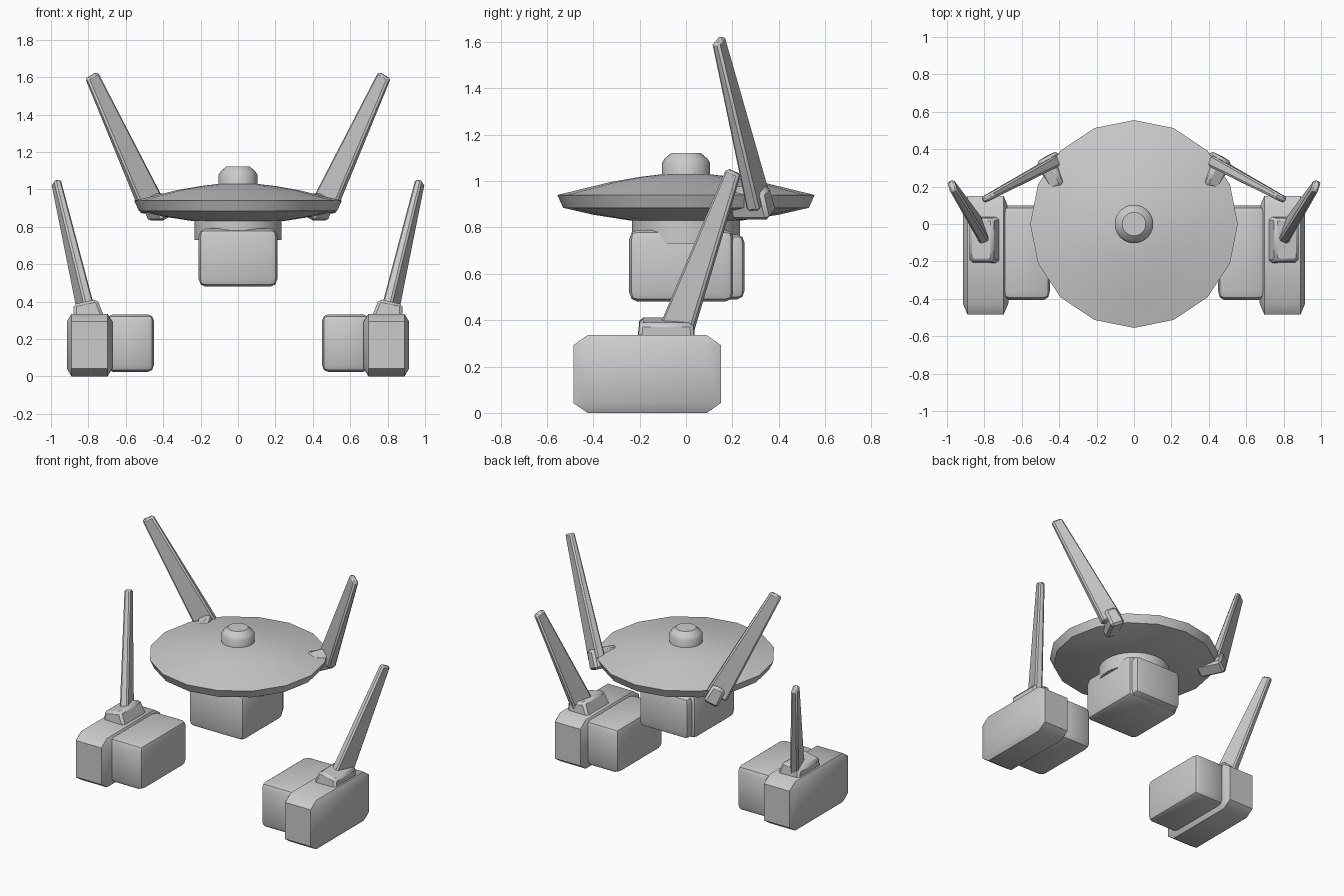
import bpy, bmesh, math
from mathutils import Vector, Matrix

cube = bpy.data.objects.get("Cube")
if cube:
    bpy.data.objects.remove(cube, do_unlink=True)

grey = bpy.data.materials.new("plain_grey")
grey.use_nodes = True
grey.diffuse_color = (0.6, 0.6, 0.6, 1)
grey.node_tree.nodes["Principled BSDF"].inputs["Base Color"].default_value = (0.6, 0.6, 0.6, 1)


def finish(name, bm, mirrored=False, angle=35):
    """Turn a bmesh into a shaded object, optionally mirrored to the other side."""
    bmesh.ops.recalc_face_normals(bm, faces=bm.faces)
    mesh = bpy.data.meshes.new(name)
    bm.to_mesh(mesh)
    bm.free()
    mesh.materials.append(grey)
    ob = bpy.data.objects.new(name, mesh)
    bpy.context.collection.objects.link(ob)
    if mirrored:
        mod = ob.modifiers.new("Mirror", "MIRROR")
        mod.use_mirror_merge = False
    bpy.ops.object.select_all(action="DESELECT")
    ob.select_set(True)
    bpy.context.view_layer.objects.active = ob
    bpy.ops.object.shade_smooth_by_angle(angle=math.radians(angle))
    return ob


def box(name, low, high, bevel, segments=1, mirrored=False):
    """Box between two corners, with its own bevel size along each axis."""
    low, high, bevel = Vector(low), Vector(high), Vector(bevel)
    size = high - low
    bm = bmesh.new()
    bmesh.ops.create_cube(bm, size=1)
    bmesh.ops.scale(bm, verts=bm.verts, vec=[s / b for s, b in zip(size, bevel)])
    bmesh.ops.bevel(bm, geom=bm.edges[:], offset=1, segments=segments,
                    profile=0.5, affect="EDGES")
    bmesh.ops.scale(bm, verts=bm.verts, vec=bevel)
    bmesh.ops.translate(bm, verts=bm.verts, vec=(low + high) / 2)
    return finish(name, bm, mirrored)


def beam(name, start, end, thick_axis, start_size, end_size, bevel):
    """Tapered mirrored bar; sizes are (thickness, width) at each end."""
    start, end = Vector(start), Vector(end)
    along = (end - start).normalized()
    thick = Vector(thick_axis)
    thick = (thick - along * thick.dot(along)).normalized()
    wide = along.cross(thick)
    bm = bmesh.new()
    bmesh.ops.create_cube(bm, size=1)
    length = (end - start).length
    for v in bm.verts:
        t, w = end_size if v.co.z > 0 else start_size
        v.co = Vector((v.co.x * t, v.co.y * w, v.co.z * length))
    bmesh.ops.bevel(bm, geom=bm.edges[:], offset=bevel, segments=1, affect="EDGES")
    frame = Matrix((thick, wide, along)).transposed().to_4x4()
    frame.translation = (start + end) / 2
    bm.transform(frame)
    return finish(name, bm, True)


def lathe(name, profile, sides):
    """Solid of revolution about the z axis from (radius, height) points."""
    bm = bmesh.new()
    rings = []
    for r, z in profile:
        rings.append([bm.verts.new((r * math.cos(math.tau * i / sides),
                                    r * math.sin(math.tau * i / sides), z))
                      for i in range(sides)])
    for a, b in zip(rings, rings[1:]):
        for i in range(sides):
            j = (i + 1) % sides
            bm.faces.new((a[i], a[j], b[j], b[i]))
    bm.faces.new(rings[0])
    bm.faces.new(rings[-1])
    return finish(name, bm)


# Saucer, its top knob and the neck below
lathe("saucer", [(0.24, 0.83), (0.40, 0.855), (0.53, 0.885), (0.555, 0.94),
                 (0.33, 0.995), (0.2, 1.018), (0.1, 1.03)], 16)
lathe("top_knob", [(0.103, 1.0), (0.103, 1.08), (0.092, 1.097), (0.063, 1.122)], 24)
lathe("neck", [(0.232, 0.73), (0.232, 0.85)], 32)

# Central body with a rear plate
box("central_body", (-0.21, -0.245, 0.48), (0.21, 0.205, 0.79), (0.035, 0.035, 0.04), 2)
box("rear_plate", (-0.185, 0.12, 0.49), (0.185, 0.252, 0.77), (0.03, 0.03, 0.035), 2)

# Paired feet, each an outer and an inner block
box("outer_foot", (0.672, -0.485, 0), (0.915, 0.15, 0.335), (0.025, 0.06, 0.042), 1, True)
box("inner_foot", (0.45, -0.405, 0.025), (0.70, 0.1, 0.332), (0.03, 0.045, 0.035), 2, True)

# Fins standing on the feet, on tilted pads
beam("foot_pad", (0.795, -0.085, 0.30), (0.817, -0.085, 0.40), (1, 0, 0),
     (0.165, 0.25), (0.13, 0.23), 0.015)
beam("foot_fin", (0.815, -0.04, 0.36), (0.973, 0.205, 1.042), (0.95, -0.3, 0),
     (0.055, 0.145), (0.04, 0.065), 0.01)

# Tall fins on the saucer, held by brackets through its rim
beam("saucer_fin", (0.455, 0.315, 0.90), (0.783, 0.14, 1.61), (0.45, 0.9, 0),
     (0.06, 0.14), (0.036, 0.075), 0.01)
beam("fin_bracket", (0.405, 0.295, 0.85), (0.455, 0.27, 0.965), (0.45, 0.9, 0),
     (0.18, 0.10), (0.17, 0.085), 0.015)
